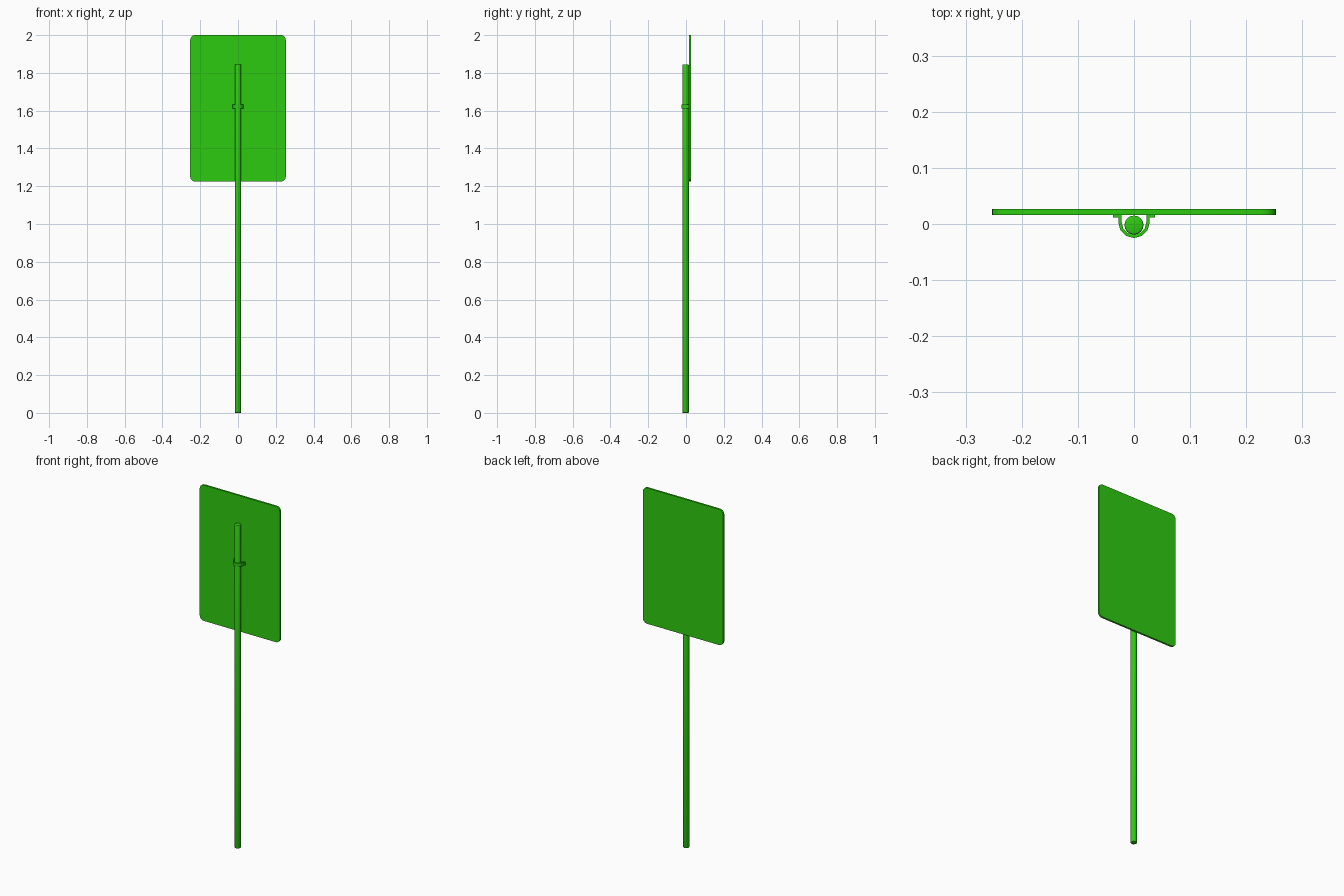
import bpy
import bmesh
from math import cos, sin, pi, radians
from mathutils import Matrix

cube = bpy.data.objects.get("Cube")
if cube:
    bpy.data.objects.remove(cube, do_unlink=True)

green = bpy.data.materials.new("bright_green")
green.use_nodes = True
color = (0.027, 0.6, 0.005, 1)
green.diffuse_color = color
green.node_tree.nodes["Principled BSDF"].inputs["Base Color"].default_value = color


def finish(name, bm, smooth_angle):
    """Turn a bmesh into a coloured object with smooth shading."""
    bmesh.ops.recalc_face_normals(bm, faces=bm.faces)
    mesh = bpy.data.meshes.new(name)
    bm.to_mesh(mesh)
    bm.free()
    mesh.materials.append(green)
    obj = bpy.data.objects.new(name, mesh)
    bpy.context.collection.objects.link(obj)
    bpy.ops.object.select_all(action="DESELECT")
    obj.select_set(True)
    bpy.context.view_layer.objects.active = obj
    bpy.ops.object.shade_smooth_by_angle(angle=radians(smooth_angle))
    return obj


def extrude(name, points, offset, smooth_angle):
    """Extrude a closed outline along an offset vector."""
    bm = bmesh.new()
    face = bm.faces.new([bm.verts.new(p) for p in points])
    result = bmesh.ops.extrude_face_region(bm, geom=[face])
    verts = [g for g in result["geom"] if isinstance(g, bmesh.types.BMVert)]
    bmesh.ops.translate(bm, verts=verts, vec=offset)
    return finish(name, bm, smooth_angle)


# Round post with slightly softened ends
post_height, post_radius = 1.845, 0.017
bm = bmesh.new()
bmesh.ops.create_cone(bm, cap_ends=True, segments=16, radius1=post_radius,
                      radius2=post_radius, depth=post_height,
                      matrix=Matrix.Translation((0, -0.002, post_height / 2)))
rims = [e for e in bm.edges if abs(e.verts[0].co.z - e.verts[1].co.z) < 0.001]
bmesh.ops.bevel(bm, geom=rims, offset=0.003, segments=2, affect="EDGES", profile=0.5)
finish("post", bm, 60)

# Sign panel with rounded corners
half_width, bottom, top, corner = 0.253, 1.225, 2.0, 0.025
outline = []
for quarter in range(4):
    cx = (half_width - corner) * (1 if quarter in (0, 3) else -1)
    cz = top - corner if quarter < 2 else bottom + corner
    for step in range(6):
        a = (quarter + step / 5) * pi / 2
        outline.append((cx + corner * cos(a), 0.016, cz + corner * sin(a)))
extrude("sign_panel", outline, (0, 0.011, 0), 30)

# U-shaped clamp strap around the post, with flanges against the panel
clamp_z, clamp_height = 1.612, 0.02
center_y, back_y, flange_y = 0.003, 0.016, 0.012


def arc(radius):
    return [(radius * cos(pi + i * pi / 6), center_y + radius * sin(pi + i * pi / 6))
            for i in range(7)]


outer, inner = 0.028, 0.022
strap = [(-0.037, back_y), (-0.037, flange_y), (-outer, flange_y)]
strap += arc(outer)
strap += [(outer, flange_y), (0.037, flange_y), (0.037, back_y), (inner, back_y)]
strap += arc(inner)[::-1]
strap += [(-inner, back_y)]
extrude("clamp_strap", [(x, y, clamp_z) for x, y in strap], (0, 0, clamp_height), 20)
